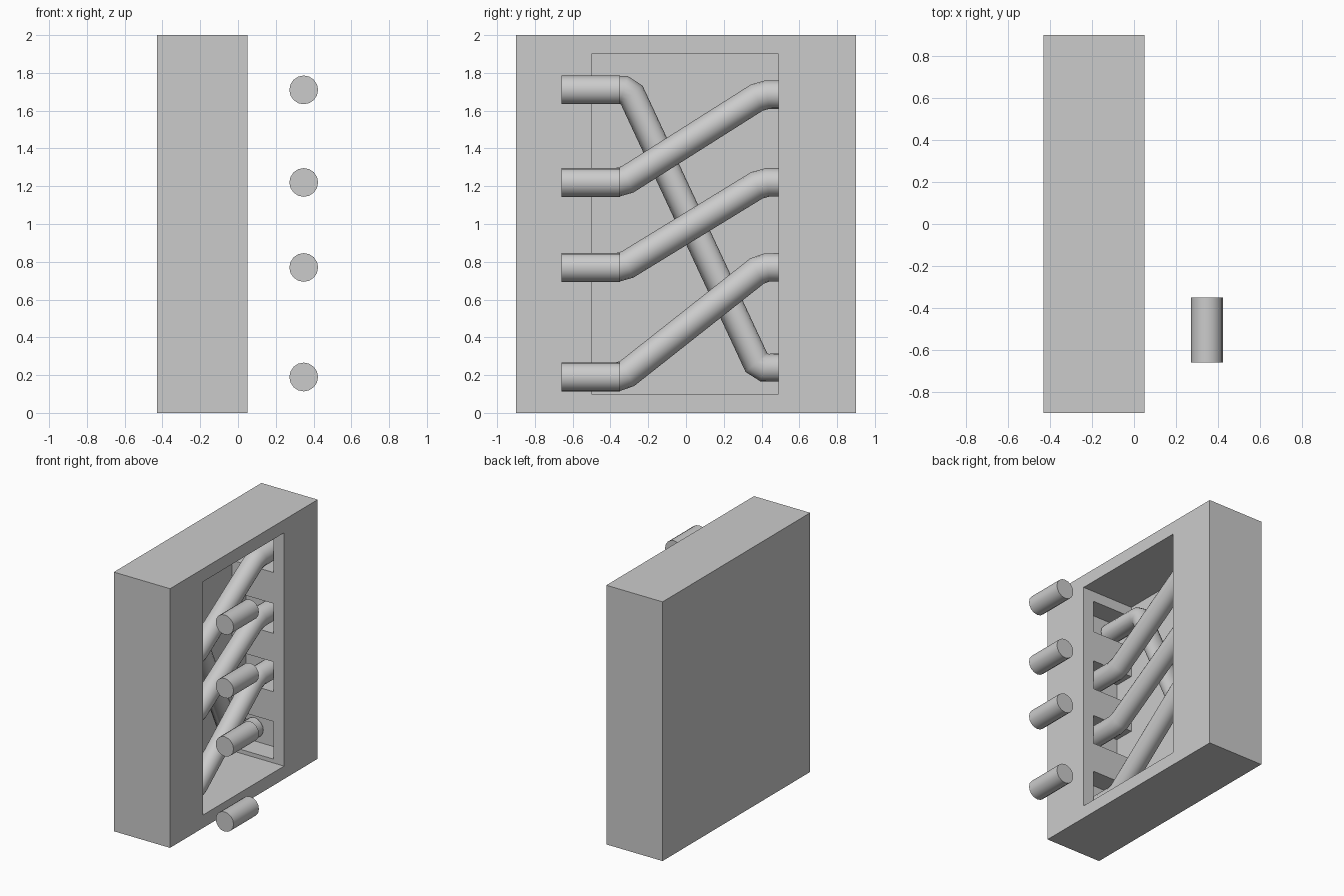
import bpy, bmesh, math
from mathutils import Vector

if "Cube" in bpy.data.objects:
    bpy.data.objects.remove(bpy.data.objects["Cube"])

BACK, PLATE_X, FRONT = -0.43, -0.042, 0.05
WY0, WY1, WZ0, WZ1 = -0.5, 0.49, 0.1, 1.9
R = 0.076


def prism(name, outline, x0, x1):
    """Extrude a closed (y, z) outline along x."""
    bm = bmesh.new()
    face = bm.faces.new([bm.verts.new((x0, y, z)) for y, z in outline])
    ext = bmesh.ops.extrude_face_region(bm, geom=[face])
    verts = [g for g in ext["geom"] if isinstance(g, bmesh.types.BMVert)]
    bmesh.ops.translate(bm, verts=verts, vec=(x1 - x0, 0, 0))
    bmesh.ops.recalc_face_normals(bm, faces=bm.faces)
    mesh = bpy.data.meshes.new(name)
    bm.to_mesh(mesh)
    bm.free()
    obj = bpy.data.objects.new(name, mesh)
    bpy.context.collection.objects.link(obj)
    return obj


def rect(y0, y1, z0, z1):
    return [(y0, z0), (y1, z0), (y1, z1), (y0, z1)]


def activate(obj):
    bpy.ops.object.select_all(action="DESELECT")
    obj.select_set(True)
    bpy.context.view_layer.objects.active = obj


def cut(obj, cutter):
    mod = obj.modifiers.new("cut", "BOOLEAN")
    mod.operation, mod.solver, mod.object = "DIFFERENCE", "EXACT", cutter
    activate(obj)
    bpy.ops.object.modifier_apply(modifier=mod.name)
    bpy.data.objects.remove(cutter)


def pipe(name, x, points):
    """Round pipe through (y, z) points, inner corners chamfered."""
    pts = [Vector((x, y, z)) for y, z in points]
    path = [pts[0]]
    for a, b, c in zip(pts, pts[1:], pts[2:]):
        path += [b + (a - b).normalized() * 0.03, b + (c - b).normalized() * 0.03]
    path.append(pts[-1])
    curve = bpy.data.curves.new(name, "CURVE")
    curve.dimensions = "3D"
    curve.bevel_depth, curve.bevel_resolution = R, 6
    curve.use_fill_caps = True
    spline = curve.splines.new("POLY")
    spline.points.add(len(path) - 1)
    for p, co in zip(spline.points, path):
        p.co = (*co, 1)
    obj = bpy.data.objects.new(name, curve)
    bpy.context.collection.objects.link(obj)
    activate(obj)
    bpy.ops.object.convert(target="MESH")
    bpy.ops.object.shade_smooth_by_angle(angle=math.radians(30))


# comb-shaped cavity: window area plus four pockets on both sides
slots = [(0.13, 0.42), (0.65, 0.88), (1.1, 1.33), (1.57, 1.82)]


def comb_side(inner, outer):
    side = [(inner, WZ0)]
    for lo, hi in slots:
        side += [(inner, lo), (outer, lo), (outer, hi), (inner, hi)]
    return side + [(inner, WZ1)]


# housing block
housing = prism("housing", rect(-0.9, 0.9, 0, 2), BACK, PLATE_X)
cavity = comb_side(WY1, 0.66) + comb_side(WY0, -0.66)[::-1]
cut(housing, prism("cavity_cutter", cavity, -0.395, 0.2))

# front plate with window
plate = prism("front_plate", rect(-0.9, 0.9, 0, 2), PLATE_X, FRONT)
cut(plate, prism("window_cutter", rect(WY0, WY1, WZ0, WZ1), -0.2, 0.2))

# crossing pipe behind, three parallel pipes in front
pipe("crossing_pipe", -0.315,
     [(-0.65, 1.71), (-0.3, 1.71), (0.385, 0.24), (0.65, 0.24)])
for i, (z0, z1) in enumerate([(0.19, 0.77), (0.77, 1.22), (1.22, 1.685)]):
    pipe(f"rising_pipe_{i + 1}", -0.13,
         [(-0.65, z0), (-0.335, z0), (0.4, z1), (0.65, z1)])

# loose pegs in front of the window
for i, z in enumerate([0.19, 0.77, 1.22, 1.71]):
    pipe(f"peg_{i + 1}", 0.348, [(-0.66, z), (-0.35, z)])
